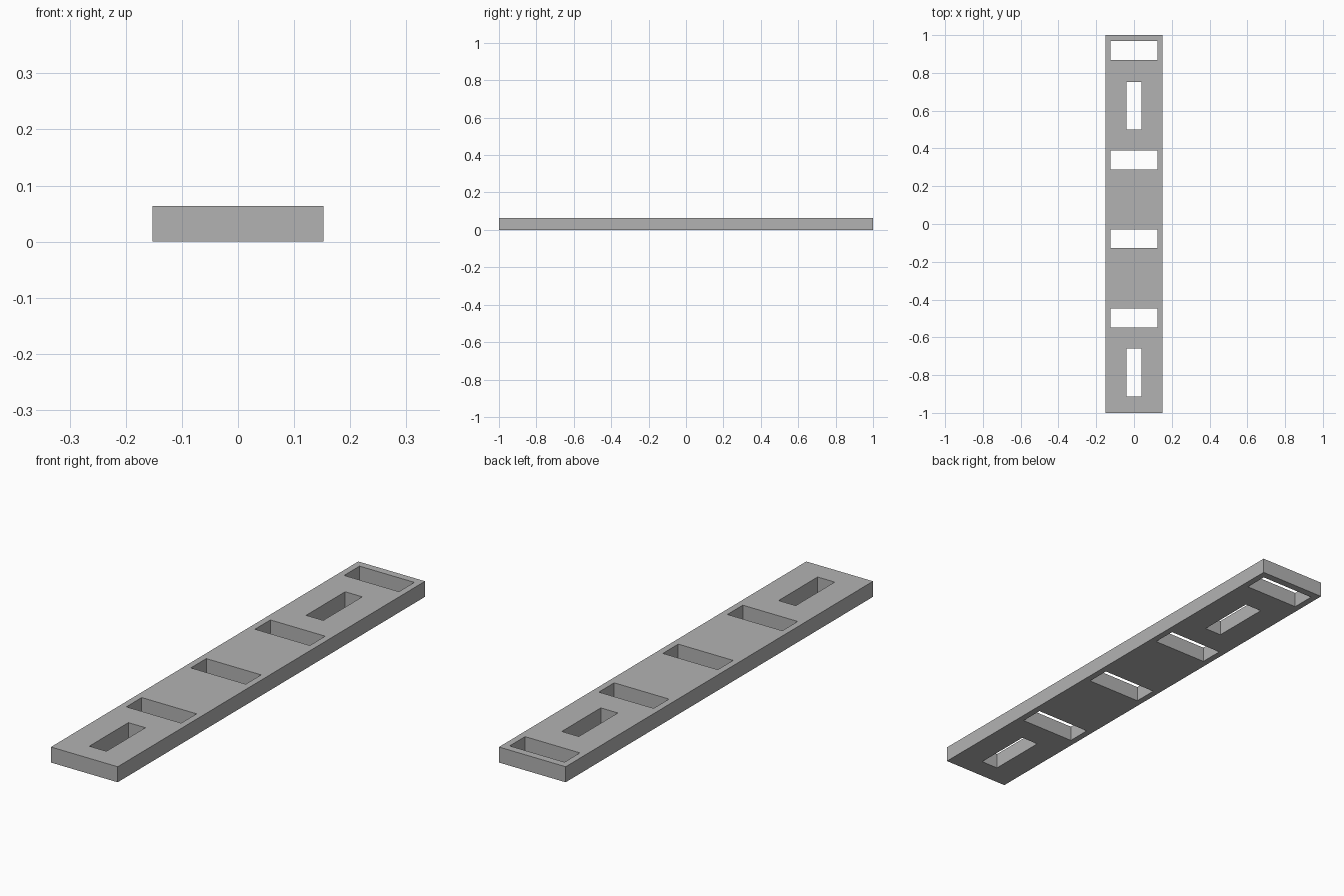
import bpy
import bmesh
from mathutils import Matrix, Vector

if "Cube" in bpy.data.objects:
    bpy.data.objects.remove(bpy.data.objects["Cube"], do_unlink=True)

WIDTH, LENGTH, THICK = 0.304, 2.0, 0.064

grey = bpy.data.materials.new("plain grey")
grey.use_nodes = True
colour = (0.45, 0.45, 0.45, 1)
grey.diffuse_color = colour
grey.node_tree.nodes["Principled BSDF"].inputs["Base Color"].default_value = colour


def make_boxes(name, boxes):
    """One object from boxes given as (centre, size)."""
    bm = bmesh.new()
    for centre, size in boxes:
        place = Matrix.Translation(centre) @ Matrix.Diagonal(Vector(size).to_4d())
        bmesh.ops.create_cube(bm, size=1, matrix=place)
    mesh = bpy.data.meshes.new(name)
    bm.to_mesh(mesh)
    bm.free()
    mesh.materials.append(grey)
    obj = bpy.data.objects.new(name, mesh)
    bpy.context.collection.objects.link(obj)
    return obj


# Flat bar
bar = make_boxes("slotted_bar", [((0, 0, THICK / 2), (WIDTH, LENGTH, THICK))])

# Wide crosswise slots and narrow lengthwise slots, all cut right through
wide = [((0, y, THICK / 2), (0.25, 0.1, 0.2)) for y in (0.919, 0.339, -0.078, -0.498)]
narrow = [((0, y, THICK / 2), (0.078, 0.254, 0.2)) for y in (0.626, -0.785)]
cutter = make_boxes("slot_cutter", wide + narrow)
cutter.hide_render = True

cut = bar.modifiers.new("slots", "BOOLEAN")
cut.operation = "DIFFERENCE"
cut.solver = "EXACT"
cut.object = cutter

# Bake the cut into the bar and drop the cutter
bpy.context.view_layer.objects.active = bar
bpy.ops.object.modifier_apply(modifier=cut.name)
bpy.data.objects.remove(cutter, do_unlink=True)
